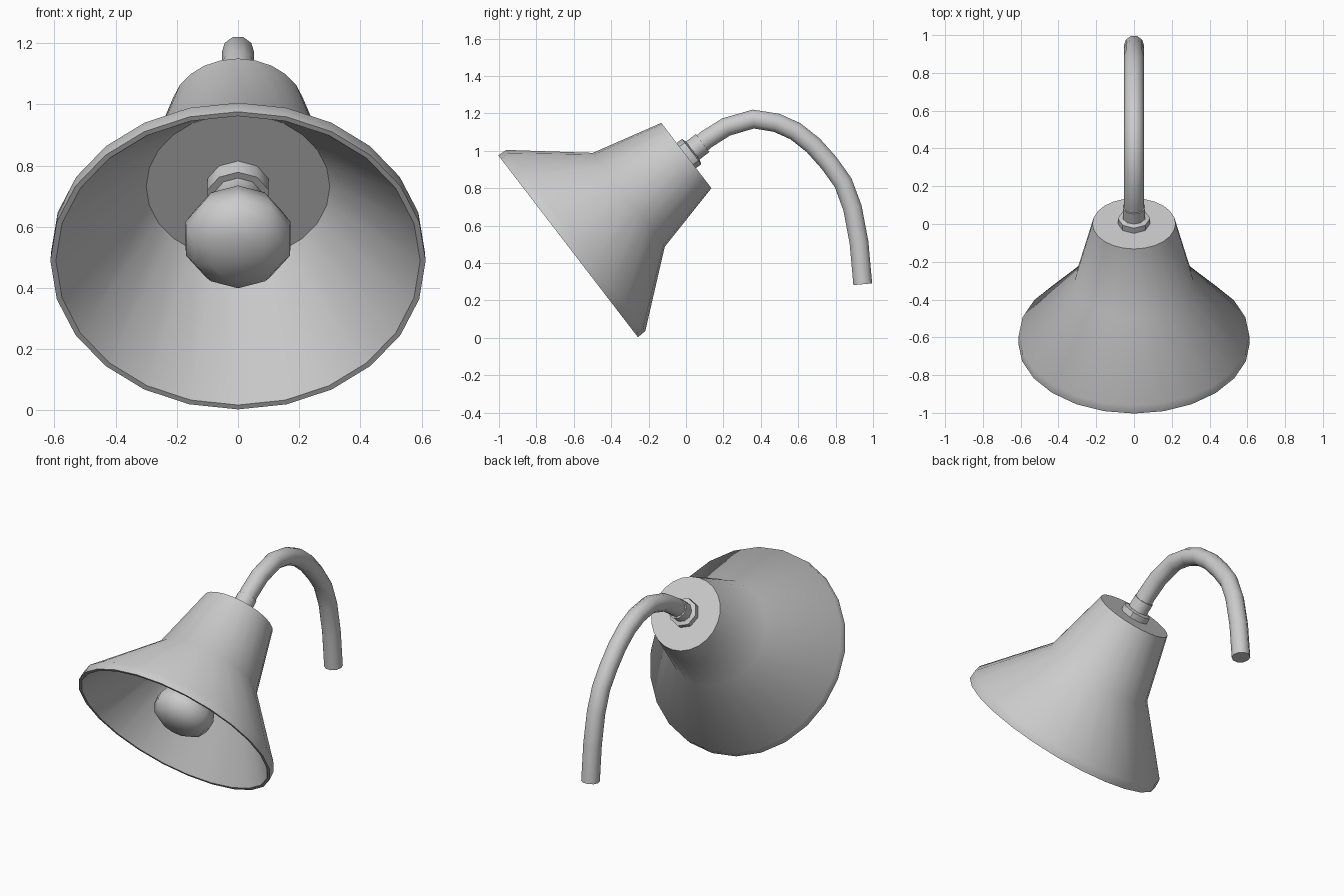
import bpy, bmesh, math
from mathutils import Matrix, Vector

if "Cube" in bpy.data.objects:
    bpy.data.objects.remove(bpy.data.objects["Cube"])

# Tilted lamp axis: local z runs from the cap centre out through the rim
down = Vector((0, -0.793, -0.609)).normalized()
side = Vector((1, 0, 0))
up = down.cross(side)
FRAME = Matrix((side, up, down)).transposed().to_4x4()
FRAME.translation = (0, 0.002, 0.975)


def smooth(obj, angle):
    bpy.ops.object.select_all(action='DESELECT')
    obj.select_set(True)
    bpy.context.view_layer.objects.active = obj
    bpy.ops.object.shade_smooth_by_angle(angle=math.radians(angle))


def lathe(name, profile, sides, angle=45):
    """Turn (radius, distance) points around the lamp axis."""
    bm = bmesh.new()
    rings = []
    for r, t in profile:
        if r == 0:
            rings.append([bm.verts.new((0, 0, t))] * sides)
        else:
            rings.append([bm.verts.new((r * math.sin(2 * math.pi * i / sides),
                                        r * math.cos(2 * math.pi * i / sides), t))
                          for i in range(sides)])
    for a, b in zip(rings, rings[1:]):
        for i in range(sides):
            j = (i + 1) % sides
            bm.faces.new(list(dict.fromkeys((a[i], a[j], b[j], b[i]))))
    bmesh.ops.recalc_face_normals(bm, faces=bm.faces)
    bm.transform(FRAME)
    mesh = bpy.data.meshes.new(name)
    bm.to_mesh(mesh)
    bm.free()
    obj = bpy.data.objects.new(name, mesh)
    bpy.context.collection.objects.link(obj)
    smooth(obj, angle)
    return obj


# Bell shade with a lip and an inner wall
lathe("shade", [(0, 0), (0.22, 0), (0.316, 0.388), (0.61, 0.745), (0.613, 0.797),
                (0.595, 0.797), (0.30, 0.40), (0, 0.40)], 24, 50)

# Bulb and its socket
lathe("socket", [(0, 0.39), (0.105, 0.39), (0.105, 0.46), (0, 0.46)], 10)
lathe("bulb", [(0, 0.45), (0.08, 0.45), (0.085, 0.53), (0.15, 0.59), (0.18, 0.66),
               (0.178, 0.70), (0.15, 0.75), (0.09, 0.785), (0, 0.797)], 10, 60)

# Nut and collar behind the cap
lathe("nut", [(0, 0.01), (0.085, 0.01), (0.085, -0.035), (0.055, -0.045), (0, -0.045)], 8)
lathe("collar", [(0, -0.03), (0.06, -0.03), (0.06, -0.11), (0, -0.11)], 10)

# Gooseneck pipe
path = [(0.06, 1.02), (0.11, 1.062), (0.215, 1.128), (0.36, 1.17), (0.485, 1.15),
        (0.585, 1.105), (0.68, 1.03), (0.765, 0.935), (0.84, 0.83), (0.89, 0.695),
        (0.925, 0.51), (0.945, 0.287)]
curve = bpy.data.curves.new("pipe_path", 'CURVE')
curve.dimensions = '3D'
curve.bevel_depth = 0.053
curve.bevel_resolution = 3
curve.use_fill_caps = True
spline = curve.splines.new('POLY')
spline.points.add(len(path) - 1)
for p, (y, z) in zip(spline.points, path):
    p.co = (0, y, z, 1)
pipe = bpy.data.objects.new("gooseneck_pipe", curve)
bpy.context.collection.objects.link(pipe)
bpy.ops.object.select_all(action='DESELECT')
pipe.select_set(True)
bpy.context.view_layer.objects.active = pipe
bpy.ops.object.convert(target='MESH')
smooth(bpy.context.view_layer.objects.active, 50)
